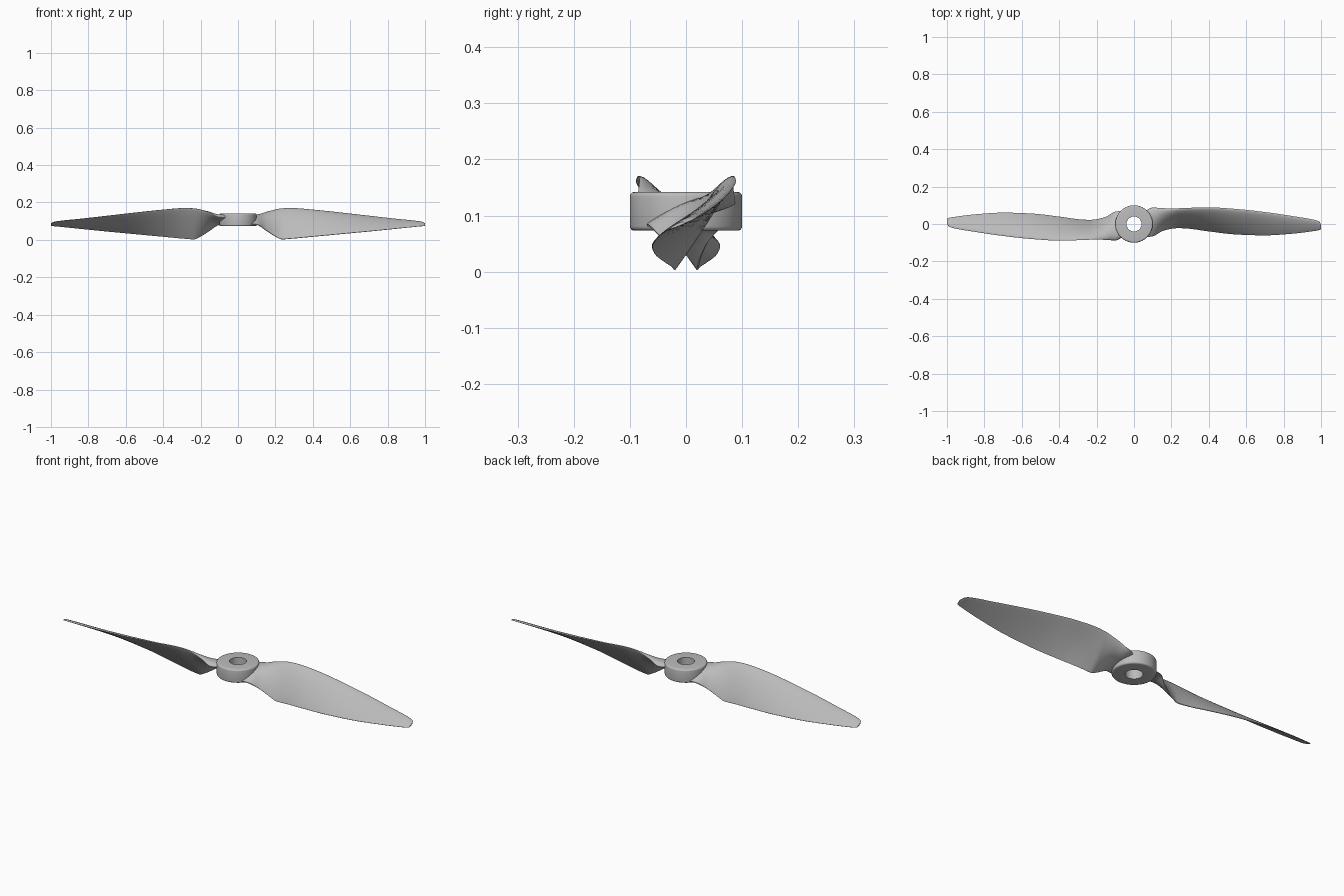
import bpy, bmesh, math
from mathutils import Matrix, Vector

cube = bpy.data.objects.get("Cube")
if cube:
    bpy.data.objects.remove(cube, do_unlink=True)

grey = bpy.data.materials.new("matte grey")
grey.use_nodes = True
GREY = (0.5, 0.5, 0.5, 1)
grey.diffuse_color = GREY
grey.node_tree.nodes["Principled BSDF"].inputs["Base Color"].default_value = GREY


def finish(bm, name, angle):
    """Turn a bmesh into a smooth-shaded object with sharp edges kept."""
    bmesh.ops.recalc_face_normals(bm, faces=bm.faces)
    mesh = bpy.data.meshes.new(name)
    bm.to_mesh(mesh)
    bm.free()
    mesh.materials.append(grey)
    obj = bpy.data.objects.new(name, mesh)
    bpy.context.collection.objects.link(obj)
    bpy.ops.object.select_all(action='DESELECT')
    bpy.context.view_layer.objects.active = obj
    obj.select_set(True)
    bpy.ops.object.shade_smooth_by_angle(angle=math.radians(angle))
    return obj


# Blade stations: x, leading edge y z, trailing edge y z, thickness
STATIONS = [
    (0.06, 0.07, 0.12, -0.07, 0.082, 0.03),
    (0.10, 0.088, 0.122, -0.065, 0.08, 0.032),
    (0.15, 0.085, 0.145, -0.037, 0.05, 0.03),
    (0.20, 0.083, 0.161, -0.023, 0.018, 0.026),
    (0.235, 0.084, 0.168, -0.02, 0.003, 0.023),
    (0.28, 0.086, 0.17, -0.022, 0.006, 0.021),
    (0.4, 0.089, 0.161, -0.038, 0.017, 0.019),
    (0.55, 0.08, 0.145, -0.055, 0.031, 0.017),
    (0.7, 0.064, 0.128, -0.06, 0.045, 0.014),
    (0.85, 0.042, 0.111, -0.051, 0.06, 0.011),
    (0.97, 0.021, 0.098, -0.036, 0.072, 0.008),
    (0.99, 0.013, 0.093, -0.032, 0.074, 0.007),
    (1.0, -0.002, 0.087, -0.028, 0.076, 0.005),
]


def slope(i, k):
    """Limited slope at a station, so the curve never overshoots."""
    if i in (0, len(STATIONS) - 1):
        j = min(i, len(STATIONS) - 2)
        a, b = STATIONS[j], STATIONS[j + 1]
        return (b[k] - a[k]) / (b[0] - a[0])
    p, q, r = STATIONS[i - 1:i + 2]
    s, t = (q[k] - p[k]) / (q[0] - p[0]), (r[k] - q[k]) / (r[0] - q[0])
    return 2 * s * t / (s + t) if s * t > 0 else 0


def between(i, u):
    """Cubic blend of all values between stations i and i + 1."""
    a, b = STATIONS[i], STATIONS[i + 1]
    h = b[0] - a[0]
    out = [a[0] + h * u]
    for k in range(1, len(a)):
        rise = u * u * (3 - 2 * u)
        out.append(a[k] + (b[k] - a[k]) * rise + h * u * (1 - u) *
                   (slope(i, k) * (1 - u) - slope(i + 1, k) * u))
    return out


def section(x, ly, lz, ty, tz, thick, n=16):
    """Flat-bottomed airfoil with a round nose and thin trailing edge."""
    lead, trail = Vector((x, ly, lz)), Vector((x, ty, tz))
    chord = trail - lead
    up = Vector((0, chord.z, -chord.y)).normalized()
    if up.z < 0:
        up.negate()

    def height(c):
        return thick * (2.6 * math.sqrt(c) * (1 - c) ** 0.9 / 1.02 + 0.15 * c) * 0.95

    steps = [(1 - math.cos(math.pi * i / n)) / 2 for i in range(n + 1)]
    top = [lead + chord * c + up * height(c) * 0.8 for c in steps]
    bottom = [lead + chord * c - up * height(c) * 0.2 for c in steps[1:]]
    return top + bottom[::-1]


def blade(name, turn):
    bm = bmesh.new()
    rows = [between(i, u / 5) for i in range(len(STATIONS) - 1) for u in range(5)]
    rows.append(STATIONS[-1])
    rings = [[bm.verts.new(p) for p in section(*row)] for row in rows]
    for a, b in zip(rings, rings[1:]):
        for i in range(len(a)):
            j = (i + 1) % len(a)
            bm.faces.new((a[i], a[j], b[j], b[i]))
    bm.faces.new(rings[0])
    bm.faces.new(rings[-1])
    bm.transform(Matrix.Rotation(turn, 4, 'Z'))
    return finish(bm, name, 40)


blade("left_blade", 0)
blade("right_blade", math.pi)

# Hub: a ring with rounded outer rims and a straight shaft hole
LOW, HIGH, OUTER, HOLE, ROUND = 0.073, 0.142, 0.1, 0.04, 0.008
profile = [(HOLE, LOW)]
for base, start in ((LOW + ROUND, -90), (HIGH - ROUND, 0)):
    for step in range(5):
        a = math.radians(start + step * 22.5)
        profile.append((OUTER - ROUND + ROUND * math.cos(a), base + ROUND * math.sin(a)))
profile.append((HOLE, HIGH))
bm = bmesh.new()
verts = [bm.verts.new((r, 0, z)) for r, z in profile]
edges = [bm.edges.new((verts[i - 1], verts[i])) for i in range(len(verts))]
bmesh.ops.spin(bm, geom=verts + edges, cent=(0, 0, 0), axis=(0, 0, 1),
               angle=math.tau, steps=64, use_duplicate=False)
bmesh.ops.remove_doubles(bm, verts=bm.verts, dist=0.0001)
finish(bm, "hub", 40)
